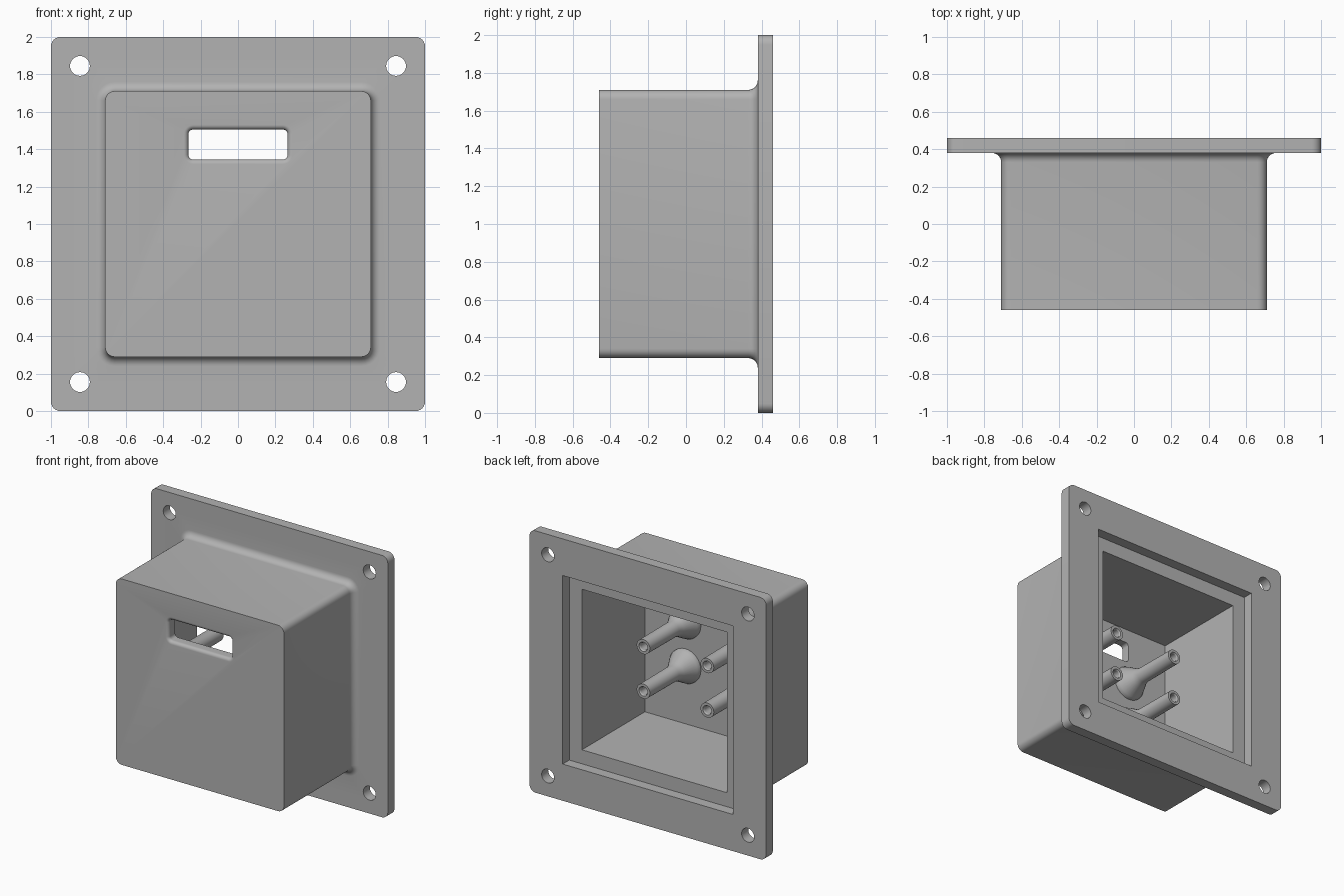
import bpy
import bmesh
from math import cos, sin, pi, radians

cube = bpy.data.objects.get("Cube")
if cube:
    bpy.data.objects.remove(cube, do_unlink=True)

# Single grey material
grey = bpy.data.materials.new("plain_grey")
grey.use_nodes = True
color = (0.45, 0.45, 0.45, 1)
grey.diffuse_color = color
grey.node_tree.nodes["Principled BSDF"].inputs["Base Color"].default_value = color


def make_object(name, bm):
    bmesh.ops.remove_doubles(bm, verts=bm.verts, dist=0.0001)
    bmesh.ops.recalc_face_normals(bm, faces=bm.faces)
    mesh = bpy.data.meshes.new(name)
    bm.to_mesh(mesh)
    bm.free()
    mesh.materials.append(grey)
    obj = bpy.data.objects.new(name, mesh)
    bpy.context.collection.objects.link(obj)
    return obj


def loft(name, rings):
    """Join rings of points with quads and cap both ends."""
    bm = bmesh.new()
    loops = [[bm.verts.new(p) for p in ring] for ring in rings]
    n = len(loops[0])
    for a, b in zip(loops, loops[1:]):
        for i in range(n):
            j = (i + 1) % n
            bm.faces.new((a[i], a[j], b[j], b[i]))
    bm.faces.new(loops[0])
    bm.faces.new(loops[-1])
    return make_object(name, bm)


def rounded_rect(hx, hz, radius, y, zc=1.0, steps=6):
    """Rounded rectangle facing along y."""
    pts = []
    for k, (sx, sz) in enumerate([(1, 1), (-1, 1), (-1, -1), (1, -1)]):
        for s in range(steps + 1):
            a = (k + s / steps) * pi / 2
            pts.append((sx * (hx - radius) + radius * cos(a), y,
                        zc + sz * (hz - radius) + radius * sin(a)))
    return pts


def circle(x, z, radius, y, sides=32):
    return [(x + radius * cos(2 * pi * i / sides), y,
             z + radius * sin(2 * pi * i / sides)) for i in range(sides)]


def smooth(obj):
    bpy.ops.object.select_all(action='DESELECT')
    obj.select_set(True)
    bpy.context.view_layer.objects.active = obj
    bpy.ops.object.shade_smooth_by_angle(angle=radians(30))


def cut(obj, cutter):
    cutter.hide_render = True
    mod = obj.modifiers.new("cut", 'BOOLEAN')
    mod.operation = 'DIFFERENCE'
    mod.solver = 'EXACT'
    mod.object = cutter
    bpy.context.view_layer.objects.active = obj
    bpy.ops.object.modifier_apply(modifier=mod.name)
    bpy.data.objects.remove(cutter, do_unlink=True)


FRONT, FLANGE, BACK = -0.46, 0.38, 0.46
FLOOR = -0.38
FILLET = 0.05

# Housing: outside of box, fillet, flange, stepped recess, cavity
sections = [(0.71, 0.05, FRONT)]
for s in range(9):
    a = s / 8 * pi / 2
    grow = FILLET * (1 - cos(a))
    sections.append((0.71 + grow, 0.05 + grow, FLANGE - FILLET + FILLET * sin(a)))
sections += [(1.0, 0.05, FLANGE), (1.0, 0.05, BACK),
             (0.72, 0, BACK), (0.72, 0, FLANGE),
             (0.613, 0, FLANGE), (0.613, 0, FLOOR)]
housing = loft("housing", [rounded_rect(h, h, r, y) for h, r, y in sections])

# Corner bolt holes
for sx in (-1, 1):
    for sz in (-1, 1):
        cut(housing, loft("hole_cutter", [
            circle(sx * 0.845, 1 + sz * 0.845, 0.053, y) for y in (0.3, 0.6)]))

# Window slot with a rounded front lip
LIP = 0.025
slot = [rounded_rect(0.265 + LIP, 0.08 + LIP, 0.025 + LIP, FRONT - 0.1, 1.425)]
for s in range(7):
    a = s / 6 * pi / 2
    grow = LIP * (1 - sin(a))
    slot.append(rounded_rect(0.265 + grow, 0.08 + grow, 0.025 + grow,
                             FRONT + LIP * (1 - cos(a)), 1.425))
slot.append(rounded_rect(0.265, 0.08, 0.025, FLOOR + 0.1, 1.425))
cut(housing, loft("slot_cutter", slot))
smooth(housing)

# Four hollow standoffs with flared feet
TIP = 0.13
profile = [(0.13, FLOOR - 0.01), (0.13, FLOOR + 0.01), (0.12, FLOOR + 0.03),
           (0.07, FLOOR + 0.12), (0.058, FLOOR + 0.16), (0.056, TIP),
           (0.036, TIP), (0.03, TIP - 0.01), (0.03, TIP - 0.25)]
for side, sx in (("left", 1), ("right", -1)):
    for level, sz in (("upper", 1), ("lower", -1)):
        smooth(loft(f"{level}_{side}_standoff", [
            circle(sx * 0.27, 1 + sz * 0.17, r, y) for r, y in profile]))
